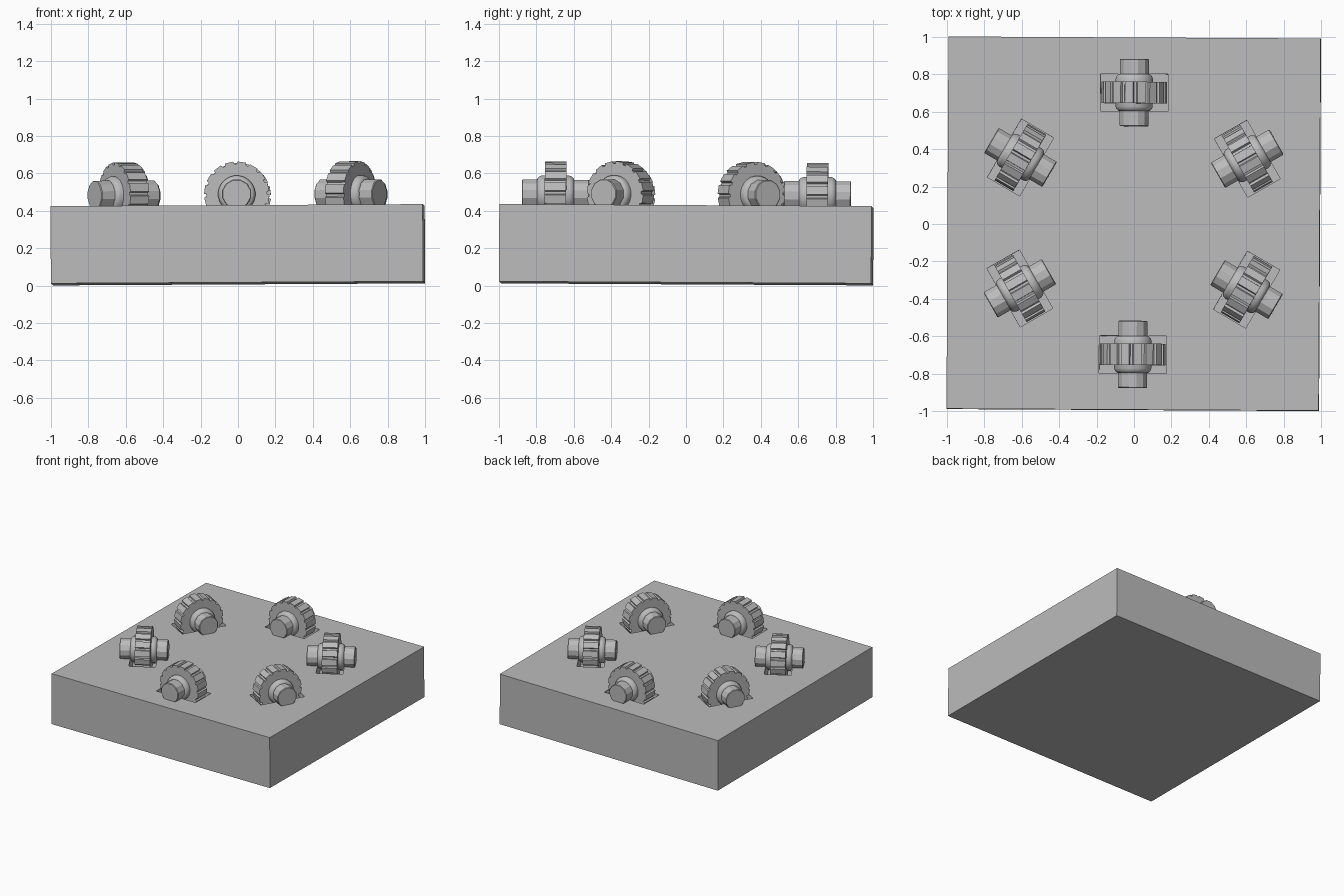
import bpy, bmesh, math
from mathutils import Matrix, Vector

cube = bpy.data.objects.get("Cube")
if cube:
    bpy.data.objects.remove(cube, do_unlink=True)

grey = bpy.data.materials.new("plain grey")
grey.use_nodes = True
color = (0.5, 0.5, 0.5, 1)
grey.diffuse_color = color
grey.node_tree.nodes["Principled BSDF"].inputs["Base Color"].default_value = color

RING = 0.70       # distance of the rollers from the middle
TOP = 0.425       # slab top
AXLE_Z = 0.485    # height of the axles
LEAN = -0.0054    # the whole model sits very slightly skewed
skew = (Matrix.Rotation(LEAN, 4, 'Z') @ Matrix.Rotation(LEAN, 4, 'Y')
        @ Matrix.Rotation(LEAN, 4, 'X'))


def finish(name, bm, matrix, smooth=False):
    bmesh.ops.recalc_face_normals(bm, faces=bm.faces[:])
    mesh = bpy.data.meshes.new(name)
    bm.to_mesh(mesh)
    bm.free()
    mesh.materials.append(grey)
    obj = bpy.data.objects.new(name, mesh)
    bpy.context.collection.objects.link(obj)
    obj.matrix_world = skew @ matrix
    if smooth:
        bpy.ops.object.select_all(action='DESELECT')
        obj.select_set(True)
        bpy.context.view_layer.objects.active = obj
        bpy.ops.object.shade_smooth_by_angle(angle=math.radians(35))
    return obj


def add_box(bm, size, matrix):
    bmesh.ops.create_cube(bm, size=1, matrix=matrix @ Matrix.Diagonal((*size, 1)))


def loft(rings):
    """Join rings of points with quads and cap both ends."""
    bm = bmesh.new()
    loops = [[bm.verts.new(p) for p in ring] for ring in rings]
    for a, b in zip(loops, loops[1:]):
        for i in range(len(a)):
            j = (i + 1) % len(a)
            bm.faces.new((a[i], a[j], b[j], b[i]))
    bm.faces.new(loops[0])
    bm.faces.new(loops[-1])
    return bm


def lathe(half_profile, sides):
    """Turn a profile of (position, radius), mirrored, about the local y axis."""
    profile = [(-y, r) for y, r in half_profile] + half_profile[::-1]
    turn = [math.tau * (i + 0.5) / sides for i in range(sides)]
    return loft([[(r * math.cos(t), y, r * math.sin(t)) for t in turn]
                 for y, r in profile])


def gear(width, teeth, outer, inner):
    step = math.tau / teeth
    outline = []
    for i in range(teeth):
        for part, r in ((0.0, inner), (0.2, inner), (0.27, outer), (0.93, outer)):
            t = (i + part) * step
            outline.append((r * math.cos(t), r * math.sin(t)))
    return loft([[(x, y, z) for x, z in outline] for y in (-width / 2, width / 2)])


# Slab with a rectangular pocket under each roller
spots = []
for i in range(6):
    turn = Matrix.Rotation(math.radians(60 * i), 4, 'Z')
    spots.append(turn @ Matrix.Translation((0, -RING, 0)))

bm = bmesh.new()
base = 0.012
add_box(bm, (1.99, 1.99, TOP - base), Matrix.Translation((0, 0, (TOP + base) / 2)))
slab = finish("slab", bm, Matrix())

bm = bmesh.new()
for spot in spots:
    add_box(bm, (0.36, 0.2, 0.3), spot @ Matrix.Translation((0, 0, 0.44)))
cutter = finish("pocket_cutter", bm, Matrix())
cutter.hide_render = True

cut = slab.modifiers.new("pockets", 'BOOLEAN')
cut.operation = 'DIFFERENCE'
cut.solver = 'EXACT'
cut.object = cutter
bpy.context.view_layer.objects.active = slab
slab.select_set(True)
bpy.ops.object.modifier_apply(modifier=cut.name)
bpy.data.objects.remove(cutter, do_unlink=True)

# Toothed rollers, each with its axle pointing at the middle of the slab
names = ("front", "front_left", "back_left", "back", "back_right", "front_right")
for name, spot in zip(names, spots):
    place = spot @ Matrix.Translation((0, 0, AXLE_Z))
    finish(name + "_gear", gear(0.115, 16, 0.175, 0.162), place)
    hub = [(0.1, 0.075), (0.097, 0.086), (0.088, 0.095), (0.075, 0.1)]
    finish(name + "_hub", lathe(hub, 24), place, smooth=True)
    axle = [(0.18, 0.076), (0.176, 0.08)]
    finish(name + "_axle", lathe(axle, 12), place)
